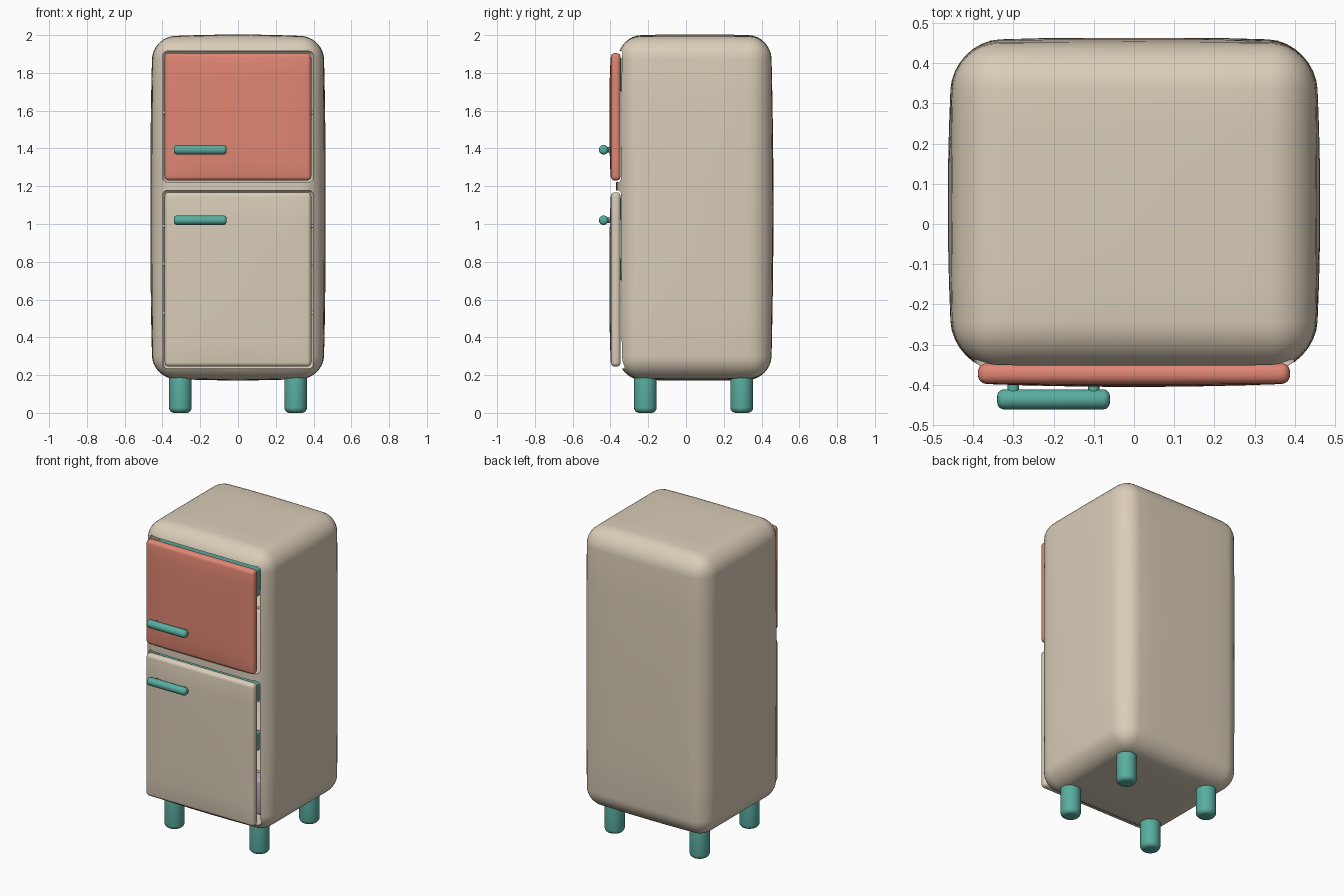
import bpy, bmesh, math
from mathutils import Vector, Matrix

if "Cube" in bpy.data.objects:
    bpy.data.objects.remove(bpy.data.objects["Cube"])


def material(name, rgb):
    m = bpy.data.materials.new(name)
    m.diffuse_color = (*rgb, 1)
    m.use_nodes = True
    m.node_tree.nodes["Principled BSDF"].inputs["Base Color"].default_value = m.diffuse_color
    return m


CREAM = material("cream", (0.70, 0.61, 0.48))
CORAL = material("coral", (0.75, 0.24, 0.17))
TEAL = material("teal", (0.10, 0.42, 0.35))
LILAC = material("lilac", (0.45, 0.38, 0.58))


def finish(name, bm, mat):
    bmesh.ops.recalc_face_normals(bm, faces=bm.faces)
    me = bpy.data.meshes.new(name)
    bm.to_mesh(me)
    bm.free()
    me.materials.append(mat)
    ob = bpy.data.objects.new(name, me)
    bpy.context.collection.objects.link(ob)
    return ob


def smooth(ob, angle=35):
    bpy.ops.object.select_all(action='DESELECT')
    ob.select_set(True)
    bpy.context.view_layer.objects.active = ob
    bpy.ops.object.shade_smooth_by_angle(angle=math.radians(angle))


def rounded_box(name, lo, hi, radius, mat, segs=6, deform=None, cuts=0):
    """Bevelled box between two corners; deform gets (co, normalised co)."""
    lo, hi = Vector(lo), Vector(hi)
    mid, half = (lo + hi) / 2, (hi - lo) / 2
    bm = bmesh.new()
    bmesh.ops.create_cube(bm, size=2)
    for v in bm.verts:
        v.co *= half
    if radius:
        bmesh.ops.bevel(bm, geom=bm.edges[:], offset=radius, segments=segs,
                        profile=0.5, affect='EDGES')
    for axis in range(3):
        span = half[axis] - radius
        if span < 0.05:
            continue
        for i in range(1, cuts + 1):
            p, n = Vector(), Vector()
            p[axis] = span * (2 * i / (cuts + 1) - 1)
            n[axis] = 1
            bmesh.ops.bisect_plane(bm, geom=bm.verts[:] + bm.edges[:] + bm.faces[:],
                                   plane_co=p, plane_no=n)
    for v in bm.verts:
        if deform:
            u = Vector([v.co[i] / half[i] for i in range(3)])
            v.co = deform(v.co.copy(), u)
        v.co += mid
    return finish(name, bm, mat)


def rod(name, a, b, radius, mat, bevel=0.0):
    """Cylinder from a to b with rounded rims."""
    a, b = Vector(a), Vector(b)
    d = b - a
    bm = bmesh.new()
    bmesh.ops.create_cone(bm, cap_ends=True, segments=24, radius1=radius,
                          radius2=radius, depth=d.length)
    if bevel:
        rim = [e for e in bm.edges if abs(e.verts[0].co.z - e.verts[1].co.z) < 1e-5]
        bmesh.ops.bevel(bm, geom=rim, offset=bevel, segments=5, profile=0.5, affect='EDGES')
    rot = d.to_track_quat('Z', 'Y').to_matrix().to_4x4()
    bmesh.ops.transform(bm, matrix=Matrix.Translation((a + b) / 2) @ rot, verts=bm.verts)
    ob = finish(name, bm, mat)
    smooth(ob)
    return ob


def puff(co, u):
    # gentle pillow bulge of every side of the cabinet
    out = co.copy()
    for i in range(3):
        j, k = (i + 1) % 3, (i + 2) % 3
        out[i] += 0.013 * u[i] * (1 - u[j] ** 2) * (1 - u[k] ** 4)
    return out


def bow(co, u):
    # doors bow forward in the middle
    co.y -= 0.008 * (1 - u.x ** 2) * (1 - u.z ** 4)
    return co


# Cabinet with two compartments cut out
body = rounded_box("cabinet", (-0.45, -0.357, 0.185), (0.45, 0.45, 1.99), 0.115,
                   CREAM, 8, puff, 5)
for z0, z1 in ((1.222, 1.915), (0.234, 1.178)):
    cutter = rounded_box("cutter", (-0.398, -0.6, z0), (0.398, 0.38, z1), 0.025, CREAM, 4)
    cutter.hide_render = True
    mod = body.modifiers.new("cut", 'BOOLEAN')
    mod.operation, mod.object, mod.solver = 'DIFFERENCE', cutter, 'EXACT'
    bpy.context.view_layer.objects.active = body
    bpy.ops.object.modifier_apply(modifier=mod.name)
    bpy.data.objects.remove(cutter)
smooth(body)

# Doors with bar handles
for label, z0, z1, hz, mat in (("upper", 1.23, 1.905, 1.393, CORAL),
                               ("lower", 0.245, 1.168, 1.02, CREAM)):
    door = rounded_box(label + "_door", (-0.388, -0.397, z0), (0.388, -0.346, z1),
                       0.022, mat, 5, bow, 7)
    smooth(door)
    rod(label + "_handle", (-0.34, -0.436, hz), (-0.06, -0.436, hz), 0.025, TEAL, 0.017)
    for x in (-0.3, -0.1):
        rod(label + "_handle_post", (x, -0.39, hz), (x, -0.436, hz), 0.014, TEAL)

# Interior shelves and drawer
for z in (0.52, 0.78, 0.98, 1.58):
    smooth(rounded_box("shelf", (-0.399, -0.24, z), (0.399, 0.385, z + 0.02), 0.005, CREAM, 2))
smooth(rounded_box("drawer", (-0.36, -0.25, 0.25), (0.36, 0.34, 0.48), 0.02, LILAC, 3))

# Bins on the inside of the doors
for z0, z1 in ((1.70, 1.88), (1.02, 1.14), (0.70, 0.82)):
    smooth(rounded_box("door_bin", (-0.36, -0.35, z0), (0.36, -0.27, z1), 0.012, TEAL, 3))

# Feet
for x in (-0.305, 0.305):
    for y in (-0.215, 0.295):
        rod("foot", (x, y, 0), (x, y, 0.22), 0.06, TEAL, 0.028)
